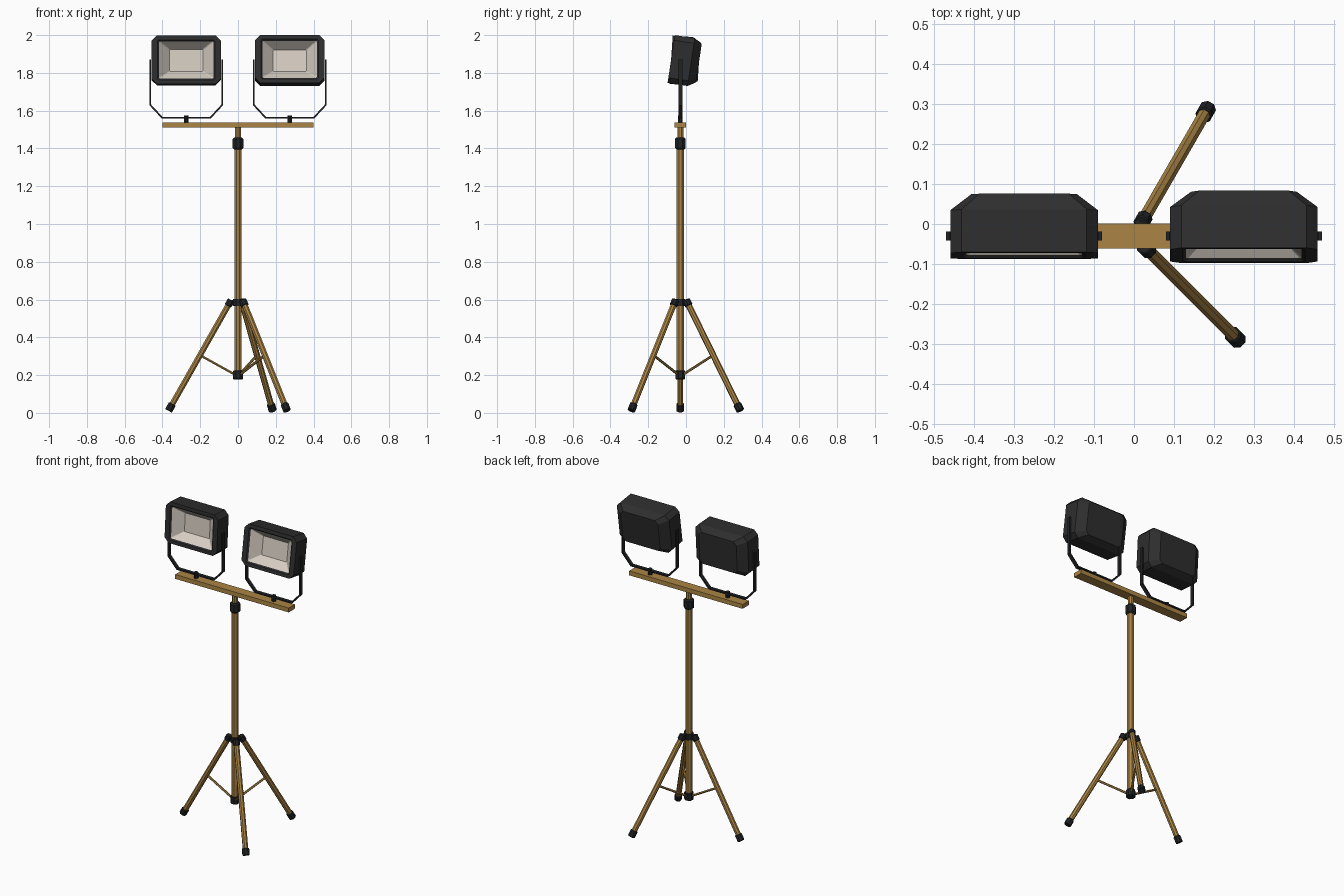
import bpy, bmesh, math
from mathutils import Vector, Matrix

if "Cube" in bpy.data.objects:
    bpy.data.objects.remove(bpy.data.objects["Cube"])


def material(name, rgb):
    m = bpy.data.materials.new(name)
    m.diffuse_color = (*rgb, 1)
    m.use_nodes = True
    m.node_tree.nodes["Principled BSDF"].inputs["Base Color"].default_value = m.diffuse_color
    return m


BRONZE = material("bronze", (0.41, 0.235, 0.06))
BLACK = material("black_plastic", (0.014, 0.016, 0.018))
CHARCOAL = material("charcoal_housing", (0.027, 0.027, 0.028))
BEIGE = material("pale_reflector", (0.68, 0.62, 0.55))

AXIS_Y = -0.03          # the mast stands slightly in front of the origin
PIVOT_Z = 1.866


def finish(name, bm, *mats):
    bmesh.ops.recalc_face_normals(bm, faces=bm.faces)
    me = bpy.data.meshes.new(name)
    bm.to_mesh(me)
    bm.free()
    for m in mats:
        me.materials.append(m)
    ob = bpy.data.objects.new(name, me)
    bpy.context.collection.objects.link(ob)
    return ob


def tube(name, a, b, r, mat, bevel=0.0, sides=8):
    """Closed low-poly rod from a to b, optionally with bevelled end rims."""
    a, b = Vector(a), Vector(b)
    d = b - a
    bm = bmesh.new()
    rot = d.to_track_quat('Z', 'Y').to_matrix().to_4x4()
    bmesh.ops.create_cone(bm, cap_ends=True, segments=sides, radius1=r, radius2=r, depth=d.length,
                          matrix=Matrix.Translation((a + b) / 2) @ rot
                          @ Matrix.Rotation(math.pi / sides, 4, 'Z'))
    if bevel:
        rims = [e for e in bm.edges if any(len(f.verts) == sides for f in e.link_faces)]
        bmesh.ops.bevel(bm, geom=rims, offset=bevel, segments=1, affect='EDGES')
    return finish(name, bm, mat)


def box(name, centre, size, mat):
    bm = bmesh.new()
    bmesh.ops.create_cube(bm, size=1, matrix=Matrix.Translation(centre) @ Matrix.Diagonal((*size, 1)))
    return finish(name, bm, mat)


def mast(name, z0, z1, r, mat, bevel=0.0):
    return tube(name, (0, AXIS_Y, z0), (0, AXIS_Y, z1), r, mat, bevel)


# Mast, clamps and crossbar
mast("lower_mast", 0.19, 1.42, 0.021, BRONZE)
mast("upper_mast", 1.40, 1.515, 0.017, BRONZE)
mast("top_clamp", 1.395, 1.458, 0.031, BLACK, 0.008)
mast("leg_hub", 0.565, 0.602, 0.028, BLACK)
mast("brace_collar", 0.178, 0.225, 0.028, BLACK, 0.003)
box("crossbar", (0, AXIS_Y, 1.524), (0.80, 0.062, 0.028), BRONZE)

# Tripod legs, each with socket, foot and brace
for i, deg in enumerate((180, 60, -45), 1):
    c, s = math.cos(math.radians(deg)), math.sin(math.radians(deg))

    def at(r, z):
        return Vector((c * r, AXIS_Y + s * r, z))

    top, end = at(0.036, 0.597), at(0.368, 0.011)
    way = (end - top).normalized()
    tube(f"leg_{i}", top + way * 0.005, end - way * 0.01, 0.0165, BRONZE)
    tube(f"leg_socket_{i}", top, top + way * 0.035, 0.021, BLACK, 0.003)
    tube(f"foot_{i}", end - way * 0.042, end, 0.022, BLACK, 0.003)
    tube(f"brace_{i}", at(0.02, 0.205), at(0.2, 0.305), 0.007, BRONZE, sides=6)
    box(f"hub_lug_{i}", at(0.03, 0.583), (0.022, 0.022, 0.03), BLACK)


def ring(bm, hw, hz, cut, y):
    """Rectangle with cut corners, lying across the y axis."""
    pts = [(hw, hz - cut), (hw - cut, hz), (cut - hw, hz), (-hw, hz - cut),
           (-hw, cut - hz), (cut - hw, -hz), (hw - cut, -hz), (hw, cut - hz)]
    return [bm.verts.new((x, y, z)) for x, z in pts]


def floodlight(side, x, tilt):
    # Housing: back panel, sloped back, sides, front rim, lip, then the reflector bowl
    bm = bmesh.new()
    sections = [(0.132, 0.103, 0.020, 0.099), (0.184, 0.128, 0.028, 0.058),
                (0.184, 0.128, 0.028, -0.049), (0.152, 0.106, 0.006, -0.049),
                (0.144, 0.099, 0.005, -0.041), (0.088, 0.058, 0.003, 0.012)]
    rings = [ring(bm, *p) for p in sections]
    bm.faces.new(rings[0])
    for k in range(len(rings) - 1):
        for j in range(8):
            n = (j + 1) % 8
            f = bm.faces.new((rings[k][j], rings[k][n], rings[k + 1][n], rings[k + 1][j]))
            f.material_index = int(k == 4)
    bm.faces.new(rings[-1]).material_index = 1
    lamp = finish(f"{side}_floodlight", bm, CHARCOAL, BEIGE)
    lamp.location = (x, AXIS_Y, PIVOT_Z)
    lamp.rotation_euler.x = -math.radians(tilt)

    # Bent strap bracket
    bm = bmesh.new()
    path = [(-0.19, 1.872), (-0.19, 1.63), (-0.128, 1.563),
            (0.128, 1.563), (0.19, 1.63), (0.19, 1.872)]
    rows = [[bm.verts.new((x + px, AXIS_Y + dy, z)) for dy in (-0.011, 0.011)] for px, z in path]
    for p, q in zip(rows, rows[1:]):
        bm.faces.new((p[0], p[1], q[1], q[0]))
    strap = finish(f"{side}_bracket", bm, BLACK)
    mod = strap.modifiers.new("thickness", 'SOLIDIFY')
    mod.thickness, mod.offset, mod.use_even_offset = 0.009, 0, True

    # Bolt holding the bracket on the crossbar
    tube(f"{side}_bracket_bolt", (x, AXIS_Y, 1.53), (x, AXIS_Y, 1.575), 0.013, BLACK)


floodlight("left", -0.274, 3.8)
floodlight("right", 0.274, 8.6)
